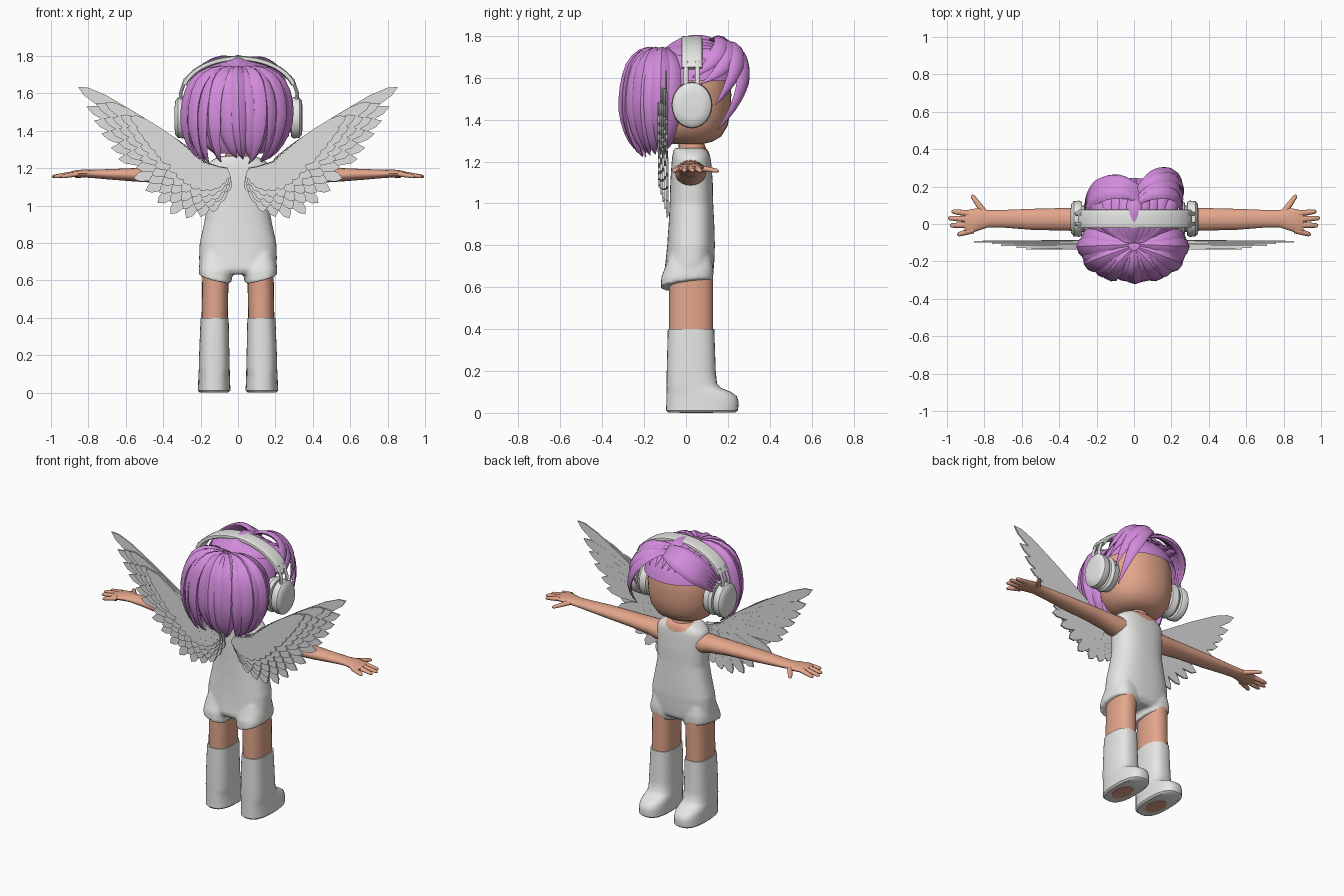
import bpy, bmesh, math, random
from mathutils import Vector as V
from mathutils.geometry import interpolate_bezier

random.seed(4)
X, Y, Z = V((1, 0, 0)), V((0, 1, 0)), V((0, 0, 1))


def material(name, rgb):
    m = bpy.data.materials.new(name)
    m.diffuse_color = (*rgb, 1)
    return m


SKIN = material("skin", (0.77, 0.38, 0.26))
CLOTH = material("white_cloth", (0.79, 0.79, 0.78))
WING = material("feather_white", (0.75, 0.75, 0.75))
SHELL = material("headphone_white", (0.82, 0.82, 0.80))
HAIR = material("purple_hair", (0.65, 0.26, 0.72))


def finish(name, bm, mat, angle=40):
    bmesh.ops.recalc_face_normals(bm, faces=bm.faces)
    me = bpy.data.meshes.new(name)
    bm.to_mesh(me)
    bm.free()
    me.materials.append(mat)
    me.polygons.foreach_set("use_smooth", [True] * len(me.polygons))
    me.set_sharp_from_angle(angle=math.radians(angle))
    ob = bpy.data.objects.new(name, me)
    bpy.context.collection.objects.link(ob)
    return ob


def loft(name, rings, mat, n=24, p=2.0, angle=40):
    """Skin superellipse rings, each (centre, first half axis, second half axis)."""
    bm = bmesh.new()
    loops = []
    for c, u, v in rings:
        loop = []
        for i in range(n):
            t = 2 * math.pi * i / n
            co, si = math.cos(t), math.sin(t)
            loop.append(bm.verts.new(V(c) + u * math.copysign(abs(co) ** (2 / p), co)
                                     + v * math.copysign(abs(si) ** (2 / p), si)))
        loops.append(loop)
    for a, b in zip(loops, loops[1:]):
        for i in range(n):
            j = (i + 1) % n
            bm.faces.new((a[i], a[j], b[j], b[i]))
    bm.faces.new(loops[0])
    bm.faces.new(loops[-1])
    return finish(name, bm, mat, angle)


def stack(name, rows, mat, **kw):
    """Upright loft from rows (z, x0, x1, y0, y1)."""
    return loft(name, [(((a + b) / 2, (c + d) / 2, z), X * (b - a) / 2, Y * (d - c) / 2)
                       for z, a, b, c, d in rows], mat, **kw)


def ellipsoid(name, c, r, mat):
    bm = bmesh.new()
    bmesh.ops.create_uvsphere(bm, u_segments=32, v_segments=18, radius=1)
    for v in bm.verts:
        v.co = V(c) + V([v.co[i] * r[i] for i in range(3)])
    return finish(name, bm, mat)


def lock(name, ctrl, width, thick, centre, n=14):
    """Flattened tapering strand of hair along a bezier curve."""
    pts = interpolate_bezier(*[V(q) for q in ctrl], n)
    rings = []
    for i, q in enumerate(pts):
        t = (pts[min(i + 1, n - 1)] - pts[max(i - 1, 0)]).normalized()
        out = q - V(centre)
        out = (out - t * out.dot(t)).normalized()
        s = i / (n - 1)
        w = max(0.04, min(1, 0.35 + 2.2 * s) * min(1, (1 - s) * 2.6) ** 0.8)
        rings.append((q, t.cross(out) * width * w, out * thick * max(w, 0.1)))
    loft(name, rings, HAIR, n=8, p=1.6, angle=35)


def along(poly, t):
    f = t * (len(poly) - 1)
    i = min(int(f), len(poly) - 2)
    return V(poly[i]).lerp(V(poly[i + 1]), f - i)


# body suit trunk
suit_parts = [stack("trunk", [
    (0.632, -0.17, 0.17, -0.09, 0.105), (0.66, -0.205, 0.205, -0.106, 0.13),
    (0.72, -0.208, 0.208, -0.098, 0.135), (0.80, -0.205, 0.205, -0.09, 0.138),
    (0.90, -0.183, 0.183, -0.083, 0.135), (1.0, -0.164, 0.164, -0.078, 0.13),
    (1.10, -0.166, 0.166, -0.075, 0.128), (1.18, -0.172, 0.172, -0.07, 0.122),
    (1.215, -0.168, 0.168, -0.067, 0.118), (1.235, -0.15, 0.15, -0.064, 0.113),
    (1.255, -0.12, 0.12, -0.06, 0.105), (1.265, -0.09, 0.09, -0.055, 0.095)],
    CLOTH, n=48, p=2.5, angle=60)]

# neck and head
stack("neck", [(1.20, -0.06, 0.06, -0.03, 0.10), (1.265, -0.07, 0.07, -0.035, 0.095),
               (1.29, -0.06, 0.06, -0.035, 0.085), (1.36, -0.06, 0.06, -0.035, 0.085)], SKIN)
stack("head", [(z, -r, r, 0.01 - r * 0.93, 0.01 + r * 0.93) for z, r in [
    (1.285, 0.08), (1.295, 0.125), (1.32, 0.17), (1.37, 0.203), (1.44, 0.218), (1.52, 0.222),
    (1.60, 0.216), (1.67, 0.19), (1.72, 0.14), (1.75, 0.05)]], SKIN, n=32, p=2.2, angle=70)

for s in (1, -1):
    side = "right" if s > 0 else "left"

    def span(rows):
        return [(z, s * a, s * b, c, d) for z, a, b, c, d in rows]

    # shorts leg with hem rising to the outside
    hem = stack("shorts_leg", span([
        (0.61, 0.035, 0.208, -0.122, 0.126), (0.65, 0.028, 0.211, -0.118, 0.131),
        (0.69, 0.03, 0.207, -0.102, 0.131), (0.75, 0.05, 0.19, -0.08, 0.12)]), CLOTH, p=2.6)
    for v in hem.data.vertices:
        if v.co.z < 0.63:
            v.co.z += 0.25 * (abs(v.co.x) - 0.12) + 0.12 * v.co.y
    suit_parts.append(hem)
    # leg, boot and bare patch of sole
    stack(side + "_leg", span([(0.36, 0.055, 0.195, -0.08, 0.13),
                               (0.66, 0.05, 0.19, -0.08, 0.13)]), SKIN, p=2.4)
    stack(side + "_boot", span([
        (0.002, 0.05, 0.205, -0.085, 0.235), (0.012, 0.04, 0.215, -0.095, 0.248),
        (0.05, 0.042, 0.213, -0.094, 0.252), (0.08, 0.043, 0.212, -0.094, 0.243),
        (0.10, 0.044, 0.211, -0.093, 0.215), (0.118, 0.044, 0.21, -0.093, 0.17),
        (0.14, 0.045, 0.209, -0.093, 0.148), (0.20, 0.046, 0.208, -0.092, 0.142),
        (0.40, 0.05, 0.20, -0.087, 0.135)]), CLOTH, n=32, p=2.6)
    stack(side + "_sole_patch", span([(0.0, 0.08, 0.18, -0.03, 0.13),
                                      (0.004, 0.08, 0.18, -0.03, 0.13)]), SKIN)

    # arm and palm: x, y, z, half depth, half height
    loft(side + "_arm", [((s * x, y, z), Y * a, Z * b) for x, y, z, a, b in [
        (0.12, 0.022, 1.145, 0.074, 0.062), (0.176, 0.022, 1.147, 0.073, 0.06),
        (0.22, 0.024, 1.153, 0.065, 0.052),
        (0.35, 0.025, 1.16, 0.061, 0.043), (0.55, 0.025, 1.165, 0.056, 0.036),
        (0.70, 0.028, 1.168, 0.047, 0.027), (0.78, 0.028, 1.17, 0.046, 0.022),
        (0.83, 0.025, 1.172, 0.060, 0.021), (0.875, 0.015, 1.17, 0.064, 0.018),
        (0.905, 0.012, 1.167, 0.055, 0.012)]], SKIN, n=20)
    # thumb and fingers
    for k, (x0, y0, x1, y1) in enumerate([(0.80, 0.06, 0.868, 0.155), (0.88, 0.055, 0.975, 0.068),
                                          (0.88, 0.025, 0.995, 0.032), (0.88, -0.005, 0.985, -0.008),
                                          (0.86, -0.032, 0.945, -0.058)]):
        a, b = V((s * x0, y0, 1.17)), V((s * x1, y1, 1.155))
        w = (b - a).cross(Z).normalized()
        loft(side + ("_thumb" if k == 0 else "_finger"),
             [(a.lerp(b, f), w * r, Z * r * 0.85) for f, r in
              [(0, 0.018), (0.5, 0.015), (0.9, 0.012), (1, 0.005)]], SKIN, n=10, angle=60)

    # wing: overlapping layers of flat feathers fanned from the shoulder
    tips = [(0.065, 1.07), (0.095, 1.015), (0.135, 0.965), (0.20, 0.94), (0.275, 0.932),
            (0.36, 0.955), (0.43, 1.015), (0.495, 1.08), (0.56, 1.145), (0.64, 1.25),
            (0.68, 1.31), (0.73, 1.385), (0.77, 1.455), (0.81, 1.53), (0.855, 1.635)]
    roots = [(0.075, 1.20), (0.12, 1.21), (0.18, 1.22), (0.24, 1.27), (0.32, 1.33)]
    bm = bmesh.new()
    for k, reach in enumerate((1.0, 0.86, 0.73, 0.61, 0.48)):
        count = 15 - (k % 2)
        for i in range(count):
            t = (i + 0.5 * (k % 2)) / 14
            a, b = along(roots, t), along(tips, t)
            b = a.lerp(b, reach)
            d = b - a
            q = V((-d.y, d.x)).normalized() * (0.027 + 0.009 * reach)
            y = -0.083 - 0.0095 * k - 0.0005 * i
            half = [(-0.02, 0.5), (0.4, 0.9), (0.75, 1), (0.92, 0.65)]
            shape = [a + d * f + q * w for f, w in half] + [b]
            shape += [a + d * f - q * w for f, w in reversed(half)]
            lo = [bm.verts.new((s * c.x, y, c.y)) for c in shape]
            hi = [bm.verts.new((s * c.x, y - 0.009, c.y)) for c in shape]
            bm.faces.new(lo)
            bm.faces.new(hi)
            for j in range(len(lo)):
                m = (j + 1) % len(lo)
                bm.faces.new((lo[j], lo[m], hi[m], hi[j]))
    finish(side + "_wing", bm, WING, 30)

    # headphone cup, cushion and stem
    loft(side + "_ear_cup", [((0.003 + s * x, 0.028, 1.47), Y * r, Z * r * 1.14) for x, r in [
        (0.20, 0.075), (0.21, 0.09), (0.25, 0.098), (0.268, 0.088), (0.27, 0.07), (0.28, 0.07),
        (0.282, 0.09), (0.295, 0.097), (0.325, 0.094), (0.338, 0.08), (0.342, 0.05)]], SHELL, n=28)
    for y in (0.0, 0.055):
        loft(side + "_stem", [((0.005 + s * x, y, z), X * 0.01, Y * 0.012) for x, z in [
            (0.305, 1.53), (0.312, 1.60), (0.285, 1.68)]], SHELL, n=10)

# fuse trunk and shorts into one smooth suit, bare at the front neckline
bm = bmesh.new()
for part in suit_parts:
    bm.from_mesh(part.data)
    bpy.data.objects.remove(part)
suit = finish("body_suit", bm, CLOTH)
mod = suit.modifiers.new("fuse", 'REMESH')
mod.mode, mod.voxel_size, mod.use_smooth_shade = 'VOXEL', 0.009, True
mod = suit.modifiers.new("soften", 'SMOOTH')
mod.factor, mod.iterations = 0.5, 5
fused = bpy.data.meshes.new_from_object(suit.evaluated_get(bpy.context.evaluated_depsgraph_get()))
suit.modifiers.clear()
suit.data = fused
fused.materials.clear()
fused.materials.append(CLOTH)
fused.materials.append(SKIN)
for f in fused.polygons:
    x, y, z = f.center
    f.material_index = int(y > 0.03 and (x / 0.088) ** 2 + ((z - 1.27) / 0.058) ** 2 < 1)

# headband arch
arch = []
for i in range(33):
    t = math.pi * (0.09 + 0.82 * i / 32)
    d = V((math.cos(t) * 0.2, 0, math.sin(t) * 0.3)).normalized()
    arch.append((V((0.005 + 0.305 * math.cos(t), 0.028, 1.592 + 0.195 * math.sin(t))),
                 Y * 0.05, d * 0.014))
loft("headband", arch, SHELL, n=16, p=4)

# hair cap over the skull, open at the face, and hair over the nape
cap = ellipsoid("hair_cap", (0, 0.03, 1.545), (0.245, 0.22, 0.225), HAIR)
bm = bmesh.new()
bm.from_mesh(cap.data)
bmesh.ops.delete(bm, geom=[f for f in bm.faces if f.calc_center_median().z <
                           (1.585 if f.calc_center_median().y > 0 else 1.36)], context='FACES')
bm.to_mesh(cap.data)
bm.free()
stack("nape_hair", [(1.28, -0.13, 0.13, -0.20, -0.07), (1.33, -0.195, 0.195, -0.23, -0.045),
                    (1.40, -0.222, 0.222, -0.25, -0.03), (1.55, -0.235, 0.235, -0.25, -0.02)], HAIR)

# full back hair: inner volume and broad strands falling from the crown
ellipsoid("back_hair_core", (0, -0.125, 1.51), (0.235, 0.155, 0.22), HAIR)
for i in range(15):
    g = -1 + 2 * i / 14
    a = math.radians(104 * g)
    sx, cy = math.sin(a), -math.cos(a)
    j = random.uniform(-0.022, 0.022)
    lock("back_strand", [(0.03 * sx, -0.11 + 0.03 * cy, 1.73),
                         (0.345 * sx, -0.12 + 0.195 * cy, 1.77),
                         (0.30 * sx, -0.12 + 0.205 * cy, 1.31),
                         (0.165 * sx + 2 * j, -0.12 + 0.10 * cy, 1.235 + 0.03 * g * g + j)],
         0.056, 0.022 + 0.013 * (i % 2), (0, -0.12, 1.5))

# top strands running from the crown to the parting
for i in range(9):
    x = -0.2 + 0.05 * i
    lock("top_strand", [(x * 0.2, -0.1, 1.735), (x * 0.9, 0.0, 1.80 - abs(x) * 0.4),
                        (x * 1.3, 0.13, 1.83 - abs(x) * 0.5), (x * 0.9 + 0.01, 0.24, 1.67)],
         0.042, 0.018, (0, 0.03, 1.5))

# right fringe: short locks swept to the ear, then long ones beside the face
for ctrl in (
        [(0.03, 0.12, 1.78), (0.14, 0.21, 1.81), (0.27, 0.19, 1.71), (0.25, 0.03, 1.60)],
        [(0.03, 0.14, 1.77), (0.13, 0.25, 1.80), (0.28, 0.24, 1.66), (0.255, 0.07, 1.57)],
        [(0.03, 0.17, 1.76), (0.12, 0.28, 1.79), (0.28, 0.28, 1.65), (0.26, 0.14, 1.47)],
        [(0.02, 0.18, 1.75), (0.11, 0.28, 1.78), (0.27, 0.345, 1.58), (0.25, 0.15, 1.35)]):
    lock("right_fringe", ctrl, 0.042, 0.018, (0, 0.03, 1.5))

# left fringe: shorter locks swept behind the headphone
for i in range(5):
    f = i / 4
    lock("left_fringe", [(0.03, 0.12 + 0.07 * f, 1.77 - 0.03 * f),
                         (-0.09, 0.23 + 0.04 * f, 1.82 - 0.05 * f),
                         (-0.27, 0.15 + 0.09 * f, 1.73 - 0.07 * f),
                         (-0.258, 0.02 + 0.05 * f, 1.58 - 0.06 * f)],
         0.042, 0.02, (0, 0.03, 1.5))
